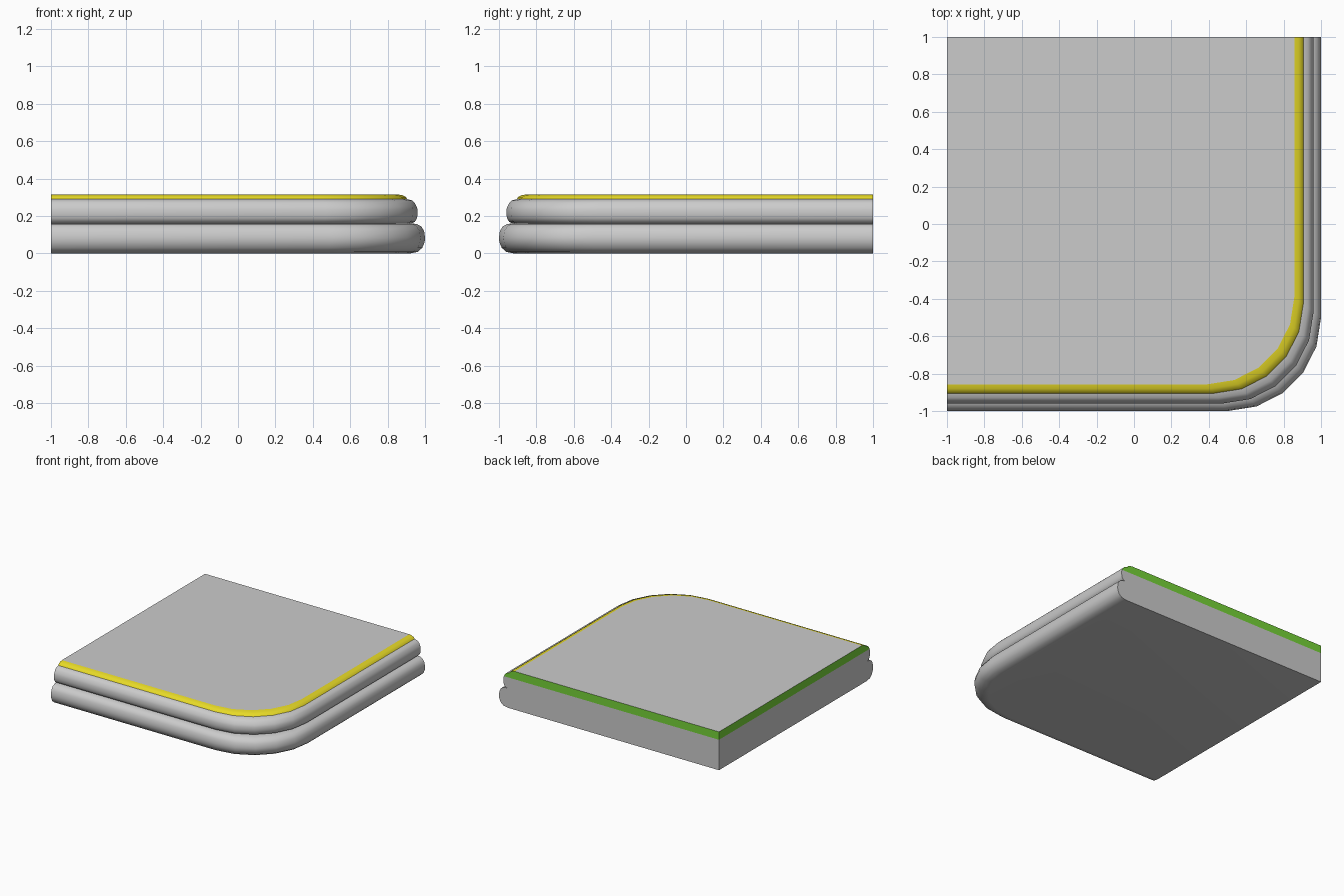
import bpy, bmesh, math

if "Cube" in bpy.data.objects:
    bpy.data.objects.remove(bpy.data.objects["Cube"])

# Edge profile (reach, height): lower bead, groove, upper bead
LOWER = [(0.92, 0), (0.96, 0.008), (0.985, 0.03), (0.998, 0.06), (1.0, 0.085),
         (0.995, 0.12), (0.98, 0.145), (0.955, 0.158), (0.925, 0.16)]
UPPER = [(0.925, 0.16), (0.945, 0.168), (0.957, 0.188), (0.96, 0.21), (0.96, 0.235), (0.955, 0.25)]
SHOULDER = [(0.955, 0.25), (0.945, 0.27), (0.93, 0.284), (0.905, 0.29)]
TRIM = [(0.905, 0.29), (0.897, 0.302), (0.88, 0.311), (0.857, 0.315)]
CORNER_STEPS = 5


def ring(reach, z):
    """Rounded outline scaled about the back left corner."""
    s = (reach + 1) / 2
    pts = [(-1, 1 - 2 * s, z)]
    for i in range(CORNER_STEPS + 1):
        a = math.radians(90) * i / CORNER_STEPS
        pts.append((-1 + s * (1.5 + 0.5 * math.sin(a)),
                    1 - s * (1.5 + 0.5 * math.cos(a)), z))
    pts.append((-1 + 2 * s, 1, z))
    return pts


def strip(profile):
    faces = []
    rings = [ring(*p) for p in profile]
    for a, b in zip(rings, rings[1:]):
        for i in range(len(a) - 1):
            faces.append([a[i], a[i + 1], b[i + 1], b[i]])
    return faces


def walls(profile):
    """Flat cut faces on the left and back sides."""
    z0, z1 = profile[0][1], profile[-1][1]
    left = [(-1, 1, z0)] + [(-1, -r, z) for r, z in profile] + [(-1, 1, z1)]
    back = [(-1, 1, z0), (-1, 1, z1)] + [(r, 1, z) for r, z in reversed(profile)]
    return [left, back]


def make(name, faces, colour=None):
    bm = bmesh.new()
    for f in faces:
        bm.faces.new([bm.verts.new(p) for p in f])
    bmesh.ops.remove_doubles(bm, verts=bm.verts, dist=1e-5)
    mesh = bpy.data.meshes.new(name)
    bm.to_mesh(mesh)
    bm.free()
    ob = bpy.data.objects.new(name, mesh)
    bpy.context.collection.objects.link(ob)
    if colour:
        mat = bpy.data.materials.new(name)
        mat.diffuse_color = colour
        mat.use_nodes = True
        mat.node_tree.nodes["Principled BSDF"].inputs["Base Color"].default_value = mat.diffuse_color
        mesh.materials.append(mat)
    bpy.ops.object.select_all(action='DESELECT')
    ob.select_set(True)
    bpy.context.view_layer.objects.active = ob
    bpy.ops.object.shade_smooth_by_angle(angle=math.radians(40))
    return ob


# Grey body: beaded edge, underside, cut walls
bottom = [(-1, 1, 0)] + ring(*LOWER[0])[::-1]
body = LOWER + UPPER[1:]
make("slab_body", strip(body + SHOULDER[1:]) + walls(body) + [bottom])

# Yellow rounded trim along the top edge
make("top_trim", strip(TRIM), (0.80, 0.70, 0.02, 1))

# Grey top surface
make("top_panel", [ring(*TRIM[-1]) + [(-1, 1, TRIM[-1][1])]])

# Green band along the top of the cut sides
make("cut_side_band", walls(SHOULDER + TRIM[1:]), (0.18, 0.65, 0.04, 1))
